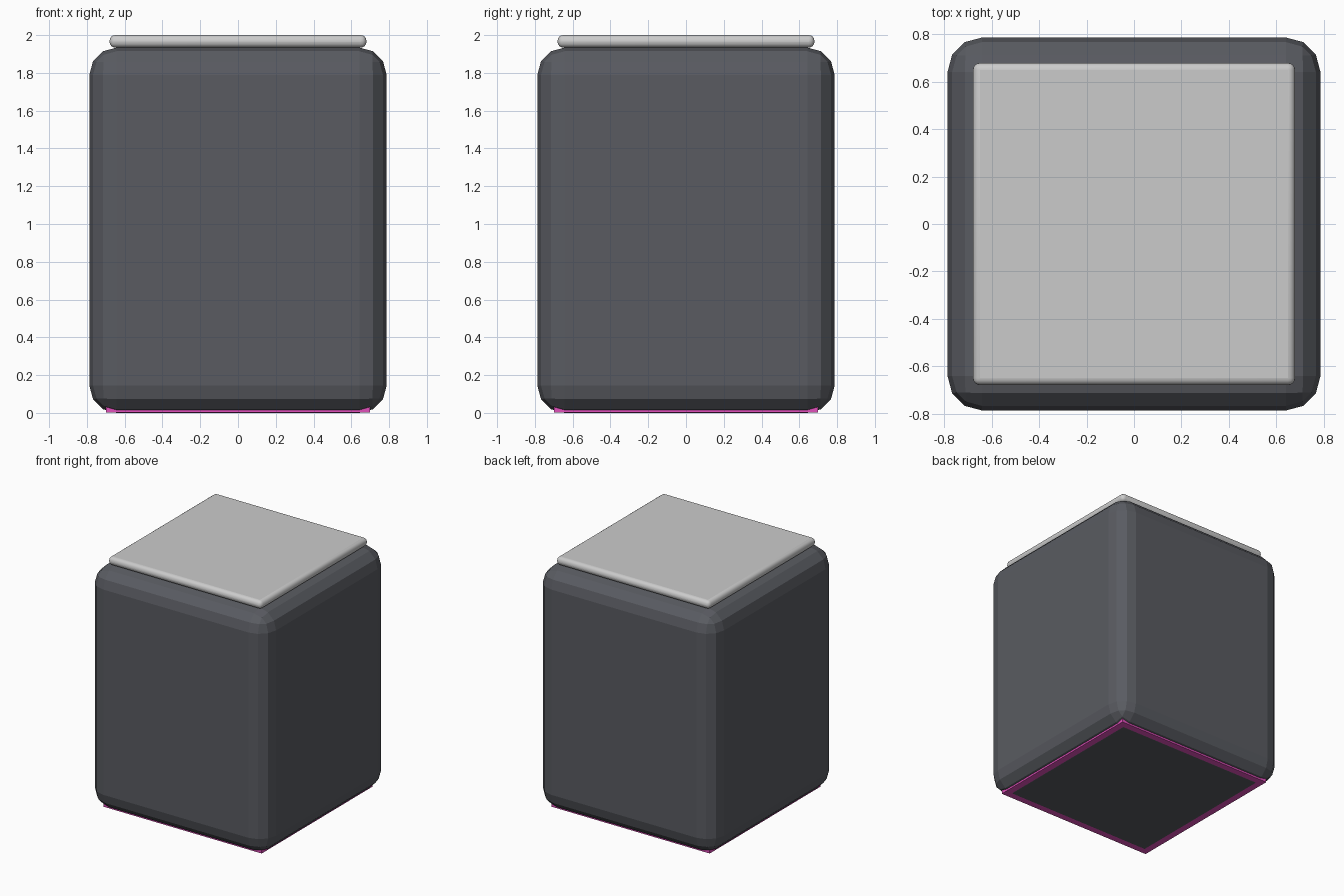
import bpy

if "Cube" in bpy.data.objects:
    bpy.data.objects.remove(bpy.data.objects["Cube"])


def material(name, rgb):
    mat = bpy.data.materials.new(name)
    mat.diffuse_color = (*rgb, 1.0)
    mat.use_nodes = True
    mat.node_tree.nodes["Principled BSDF"].inputs["Base Color"].default_value = mat.diffuse_color
    return mat


def rounded_box(name, half, z0, z1, radius=0.0, segments=3, mat=None):
    """Square block between two heights, with optionally rounded edges."""
    bpy.ops.mesh.primitive_cube_add(size=2, location=(0, 0, (z0 + z1) / 2))
    obj = bpy.context.object
    obj.name = name
    obj.scale = (half, half, (z1 - z0) / 2)
    bpy.ops.object.transform_apply(location=False, rotation=False, scale=True)
    if radius:
        bevel = obj.modifiers.new("rounded_edges", 'BEVEL')
        bevel.width = radius
        bevel.segments = segments
        bevel.limit_method = 'NONE'
    if mat:
        obj.data.materials.append(mat)
    return obj


dark = material("dark_grey", (0.10, 0.105, 0.12))
magenta = material("magenta", (0.75, 0.08, 0.5))

# Main body with chunky faceted edges
rounded_box("body", 0.787, 0.0, 1.934, 0.145, 3, dark)

# Thin light slab on top
lid = rounded_box("top_panel", 0.68, 1.934, 2.0, 0.03, 4)
bpy.ops.object.shade_smooth_by_angle()

# Coloured trim peeking out around the base
rounded_box("base_trim", 0.70, 0.001, 0.03, mat=magenta)
